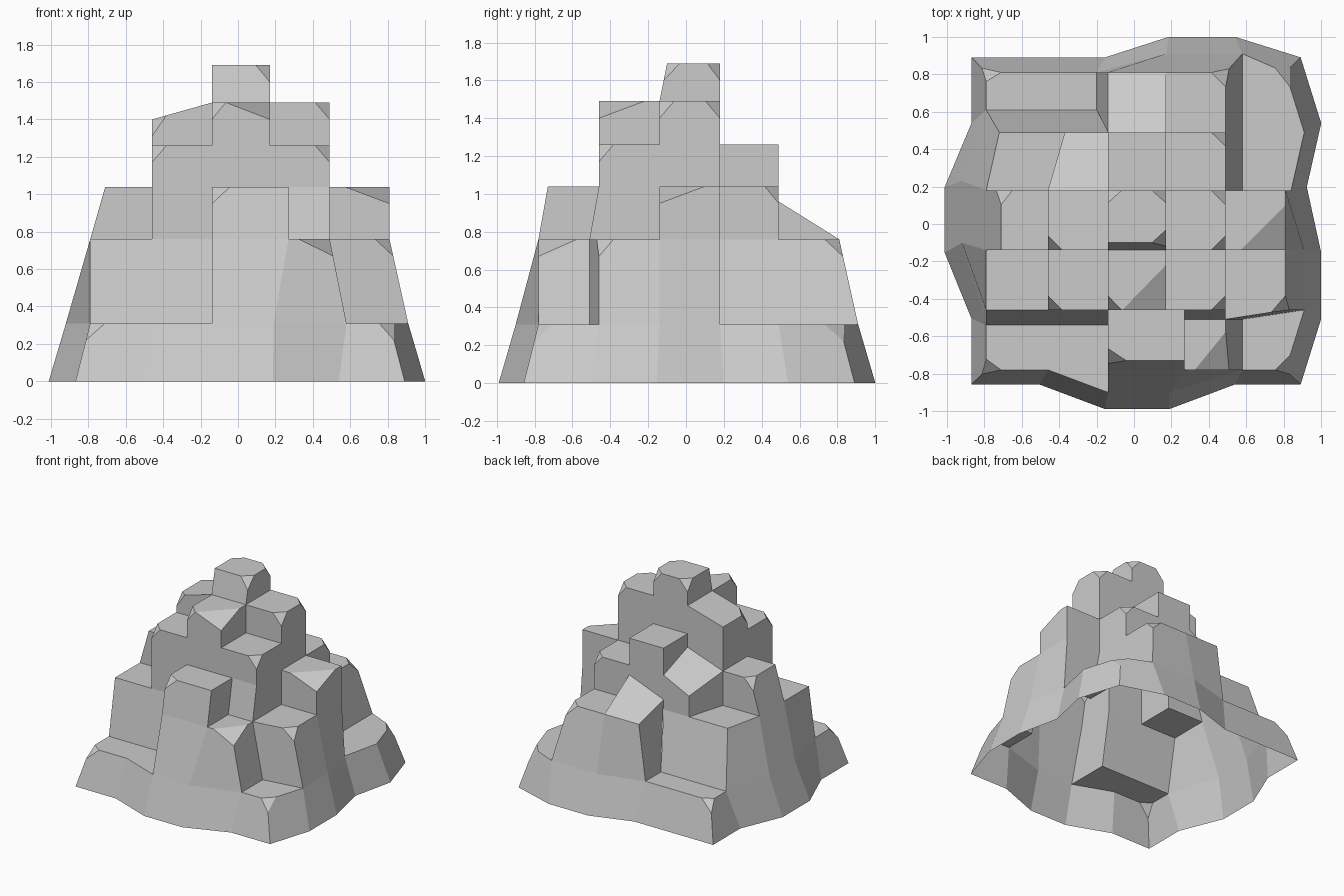
import bpy, bmesh
from mathutils import Vector

if "Cube" in bpy.data.objects:
    bpy.data.objects.remove(bpy.data.objects["Cube"])

GX = [-0.79, -0.46, -0.14, 0.17, 0.49, 0.81]
GY = [-0.78, -0.46, -0.14, 0.18, 0.49, 0.81]
LEVELS = [0, 0.31, 0.76, 1.04, 1.26, 1.49, 1.69]

# Terrace heights, one row per line from front to back
H = [[0.31, 0.31, 1.04, 0.76, 0.31],
     [0.76, 1.26, 1.49, 1.26, 0.76],
     [1.04, 1.49, 1.69, 1.49, 1.04],
     [0.76, 1.04, 1.26, 1.04, 0.31],
     [0.31, 0.31, 0.76, 0.76, 0.31]]
# Tilted tops: height change at corners front-left, front-right, back-right, back-left
TILT = {(1, 2): (-.09, 0, 0, -.09), (1, 3): (0, .11, 0, -.11), (2, 4): (.08, .2, 0, 0)}
# Broken corners: (column, row, corner) with small or large chips
SMALL, LARGE = (0.24, 0.09), (0.75, 0.09)
CHIP = {k: SMALL for k in [(0, 0, 0), (4, 0, 1), (2, 0, 0), (1, 1, 0), (2, 1, 0), (3, 1, 1),
                           (4, 1, 1), (0, 2, 3), (1, 2, 0), (2, 2, 1), (2, 2, 2), (2, 2, 3),
                           (3, 2, 1), (3, 2, 2), (3, 3, 2), (3, 4, 2), (0, 4, 3), (4, 4, 2)]}
CHIP.update({k: LARGE for k in [(2, 1, 1), (4, 2, 1), (3, 0, 1)]})

# Wall lean: sideways shift of grid points at each level
LEAN = {
    0.31: {(2, 0): (0, -.12), (3, 0): (.02, -.12), (4, 0): (.09, 0),
           (0, 1): (0, -.08), (1, 1): (0, -.08), (2, 1): (0, -.08), (4, 1): (.09, -.05),
           (5, 1): (.1, 0), (0, 2): (-.13, .04), (5, 2): (.1, 0), (0, 3): (-.13, .05),
           (4, 3): (.09, 0), (5, 3): (.03, 0), (0, 4): (0, .12), (1, 4): (0, .12),
           (2, 4): (-.06, .12), (4, 4): (.09, 0), (5, 4): (.1, 0),
           (2, 5): (-.06, 0), (3, 5): (0, .1), (4, 5): (.09, .1)},
    0.76: {(3, 0): (.1, 0), (3, 1): (.1, -.05), (4, 1): (0, -.05),
           (0, 4): (.07, 0), (1, 4): (.09, 0)},
    1.04: {(2, 0): (0, .05), (3, 0): (.1, .05), (3, 1): (.1, 0),
           (0, 2): (.08, 0), (0, 3): (.08, 0), (1, 4): (.09, 0)},
    1.69: {(2, 2): (0, .04), (3, 2): (0, .04)},
}


def at_level(i, j, z):
    if z == 0:   # foot flares outwards
        dx, dy = LEAN[0.31].get((i, j), (0, 0))
        dx = dx if i in (0, 5) else 0
        dy = dy if j in (0, 5) else 0
        return Vector(((GX[i] + dx) * 1.1, (GY[j] + dy) * 1.1, 0))
    dx, dy = LEAN.get(z, {}).get((i, j), (0, 0))
    return Vector((GX[i] + dx, GY[j] + dy, z))


def pos(i, j, z):
    for a, b in zip(LEVELS, LEVELS[1:]):
        if z <= b + 1e-6:
            break
    p = at_level(i, j, a).lerp(at_level(i, j, b), (z - a) / (b - a))
    p.z = z
    return p


CORNERS = [(0, 0), (1, 0), (1, 1), (0, 1)]
SIDES = [(0, -1), (1, 0), (0, 1), (-1, 0)]
bm = bmesh.new()
cache = {}


def face(points):
    vs = []
    for p in points:
        key = tuple(round(c, 4) for c in p)
        if key not in cache:
            cache[key] = bm.verts.new(p)
        if cache[key] not in vs:
            vs.append(cache[key])
    if len(vs) > 2:
        try:
            bm.faces.new(vs)
        except ValueError:
            pass


def corner_heights(c, r):
    t = TILT.get((c, r), (0, 0, 0, 0))
    return [H[r][c] + d for d in t]


for r in range(5):
    for c in range(5):
        hs = corner_heights(c, r)
        idx = [(c + a, r + b) for a, b in CORNERS]
        tops = [pos(*idx[k], hs[k]) for k in range(4)]
        # Top of the terrace with chipped corners
        outline = []
        for k in range(4):
            chip = CHIP.get((c, r, k))
            if chip:
                a = tops[k].lerp(tops[k - 1], chip[0])
                b = tops[k].lerp(tops[(k + 1) % 4], chip[0])
                outline += [a, b]
                face([a, pos(*idx[k], hs[k] - chip[1]), b])
            else:
                outline.append(tops[k])
        face(outline)
        # Walls down to each lower neighbour or the ground
        for k, (dx, dy) in enumerate(SIDES):
            m = (k + 1) % 4
            nc, nr = c + dx, r + dy
            lo = [0, 0]
            if 0 <= nc < 5 and 0 <= nr < 5:
                nh = corner_heights(nc, nr)
                lo = [nh[CORNERS.index((i - nc, j - nr))] for i, j in (idx[k], idx[m])]
            if hs[k] + hs[m] <= sum(lo) + 1e-6:
                continue
            ca, cb = CHIP.get((c, r, k)), CHIP.get((c, r, m))
            za = hs[k] - (ca[1] if ca else 0)
            zb = hs[m] - (cb[1] if cb else 0)
            a, b = lo
            for z in LEVELS:
                if max(lo) + .01 < z < min(za, zb) - .01:
                    face([pos(*idx[k], a), pos(*idx[m], b), pos(*idx[m], z), pos(*idx[k], z)])
                    a = b = z
            top = [pos(*idx[m], zb)]
            if cb:
                top.append(tops[m].lerp(tops[k], cb[0]))
            if ca:
                top.append(tops[k].lerp(tops[m], ca[0]))
            top.append(pos(*idx[k], za))
            face([pos(*idx[k], a), pos(*idx[m], b)] + top)

bmesh.ops.recalc_face_normals(bm, faces=bm.faces)
bm.normal_update()
# Keep the open shell facing outwards
if max(bm.faces, key=lambda f: f.calc_center_median().z).normal.z < 0:
    bmesh.ops.reverse_faces(bm, faces=bm.faces)
mesh = bpy.data.meshes.new("rock_mound")
bm.to_mesh(mesh)
bm.free()
bpy.context.collection.objects.link(bpy.data.objects.new("rock_mound", mesh))
